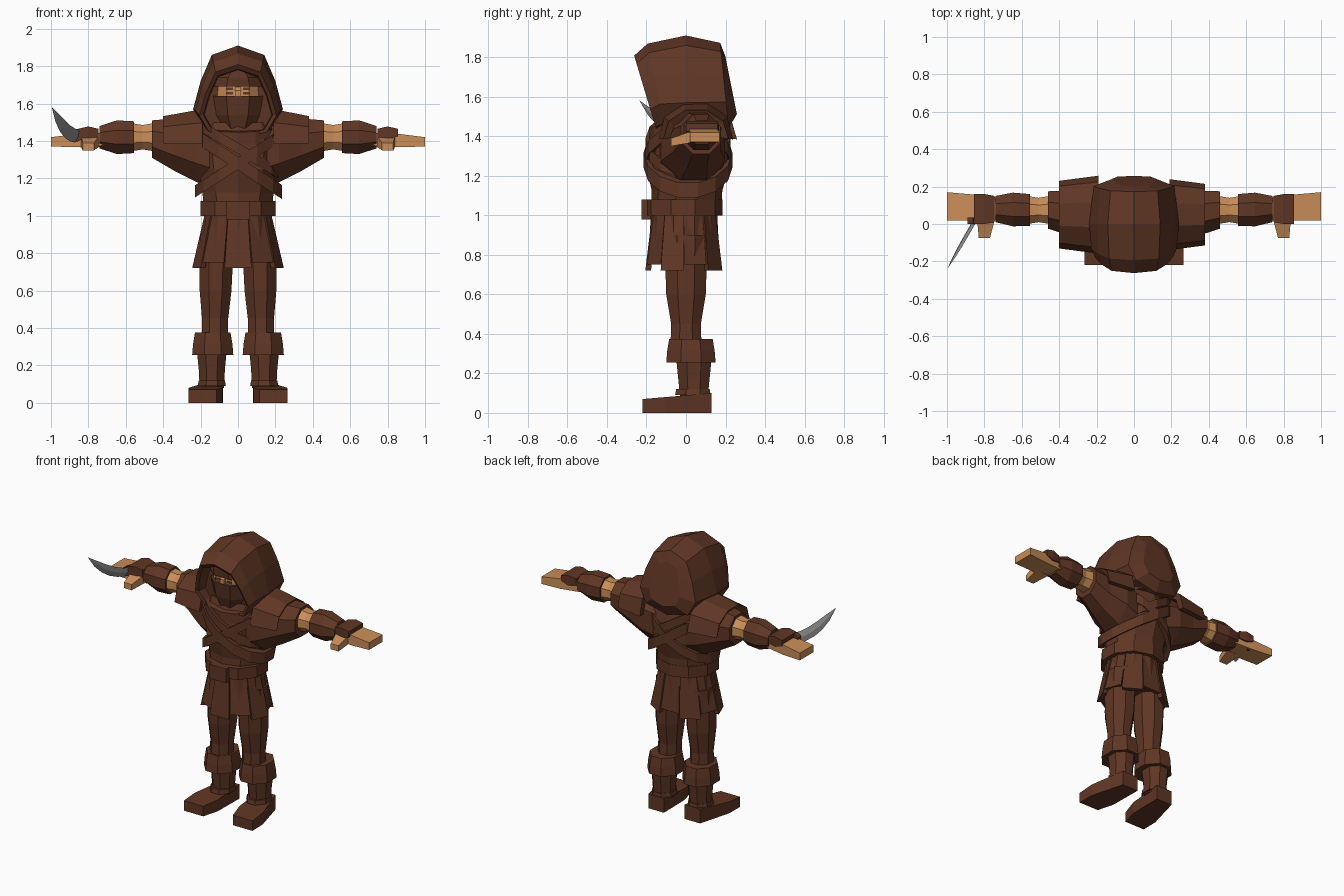
import bpy, bmesh
from math import sin, cos, pi, radians
from mathutils import Vector

start_cube = bpy.data.objects.get("Cube")
if start_cube:
    bpy.data.objects.remove(start_cube)


def material(name, colour):
    mat = bpy.data.materials.new(name)
    mat.use_nodes = True
    mat.diffuse_color = (*colour, 1)
    mat.node_tree.nodes["Principled BSDF"].inputs["Base Color"].default_value = (*colour, 1)
    return mat


BROWN = material("brown cloth", (.115, .037, .018))
SKIN = material("skin", (.6, .27, .1))
STEEL = material("grey steel", (.28, .28, .28))


def loft(name, rings, mat, side=1, closed=False):
    """Skin a list of equal rings; side=-1 mirrors across x."""
    bm = bmesh.new()
    loops = [[bm.verts.new((x * side, y, z)) for x, y, z in ring] for ring in rings]
    pairs = list(zip(loops, loops[1:]))
    if closed:
        pairs.append((loops[-1], loops[0]))
    else:
        bm.faces.new(loops[0])
        bm.faces.new(loops[-1])
    for lower, upper in pairs:
        for i in range(len(lower)):
            j = (i + 1) % len(lower)
            bm.faces.new((lower[i], lower[j], upper[j], upper[i]))
    bmesh.ops.recalc_face_normals(bm, faces=bm.faces)
    mesh = bpy.data.meshes.new(name)
    bm.to_mesh(mesh)
    bm.free()
    mesh.materials.append(mat)
    obj = bpy.data.objects.new(name, mesh)
    bpy.context.collection.objects.link(obj)


def tube(name, axis, start, end, radii, mat=BROWN, sides=8, side=1):
    """Flat-sided tube with evenly spaced sections, each a pair of half widths."""
    across = [Vector(d) for d in ((1, 0, 0), (0, 1, 0), (0, 0, 1))]
    across.pop("xyz".index(axis))
    rings = []
    for k, (wide, high) in enumerate(radii):
        centre = Vector(start).lerp(Vector(end), k / (len(radii) - 1))
        angles = [2 * pi * (i + .5) / sides for i in range(sides)]
        rings.append([centre + (across[0] * wide * cos(a) + across[1] * high * sin(a)) / cos(pi / sides)
                      for a in angles])
    loft(name, rings, mat, side)


def band(name, rx, ry, height, width, sides=14, slope=0, lean=0, shift=.01, thick=.03):
    """Closed strap round the body, tilted by slope along x and lean along y."""
    rings = []
    for i in range(sides):
        a = 2 * pi * (i + .5) / sides
        ring = []
        for inset, edge in ((0, -1), (0, 1), (thick, 1), (thick, -1)):
            x, y = (rx - inset) * cos(a), (ry - inset) * sin(a)
            ring.append((x, y + shift, height + slope * x + lean * y + edge * width / 2))
        rings.append(ring)
    loft(name, rings, BROWN, closed=True)


# Torso, straps and belt
tube("tunic", "z", (0, 0, 1), (0, .02, 1.5),
     [(.18, .17), (.19, .17), (.21, .2), (.23, .19), (.2, .15)], sides=10)
band("right_shoulder_strap", rx=.24, ry=.225, height=1.28, width=.075, slope=-.65)
band("left_shoulder_strap", rx=.235, ry=.22, height=1.28, width=.065, slope=.65)
band("upper_strap", rx=.23, ry=.215, height=1.36, width=.06, slope=-.6)
band("belt", rx=.21, ry=.2, height=1.04, width=.08, sides=10, shift=-.015, thick=.05)
tube("belt_buckle", "y", (0, -.225, 1.03), (0, -.18, 1.03), [(.065, .05)] * 2, sides=4)

# Pleated skirt
tube("skirt_lining", "z", (0, -.01, 1), (0, -.01, .8), [(.17, .16), (.2, .17)], sides=10)
PANELS = 10
for i in range(PANELS):
    mid = 2 * pi * i / PANELS - pi / 2
    outer = i % 2 == 0
    layer = 1 if outer else .96
    rings = []
    for z, rx, ry in ((1, .18, .17), (.72 if outer else .75, .245, .205)):
        ring = [(rx * layer - inset, ry * layer - inset, mid + turn)
                for turn, inset in ((-.3, 0), (.3, 0), (.3, .03), (-.3, .03))]
        rings.append([(u * cos(a), v * sin(a) - .01, z) for u, v, a in ring])
    loft(f"skirt_panel_{i + 1}", rings, BROWN)

# Hood: one outline scaled into rings, each leaning back towards its foot
half = [(0, .31), (.14, .26), (.2, .12), (.24, -.03), (.18, -.14), (0, -.18)]
outline = half + [(-x, z) for x, z in half[-2:0:-1]]


def hood_ring(y, lean, wide, tall, middle):
    ring = [(x * wide, middle + z * tall) for x, z in outline]
    return [(x, y + lean * (1.8 - z), z) for x, z in ring]


loft("hood", [
    hood_ring(-.13, lean=.1, wide=.75, tall=.7, middle=1.56),
    hood_ring(-.25, lean=.3, wide=.77, tall=.72, middle=1.56),
    hood_ring(-.26, lean=.3, wide=.86, tall=.8, middle=1.56),
    hood_ring(-.18, lean=.2, wide=.95, tall=.9, middle=1.59),
    hood_ring(0, lean=0, wide=1, tall=1, middle=1.6),
    hood_ring(.18, lean=.1, wide=.9, tall=.88, middle=1.6),
    hood_ring(.2, lean=.2, wide=.5, tall=.6, middle=1.62),
], BROWN)
band("cowl_collar", rx=.215, ry=.195, height=1.45, width=.07, lean=.2, thick=.06)

# Face: wrapped mask, bare eye strip and brow wrap
tube("face_mask", "z", (0, -.03, 1.43), (0, -.04, 1.64), [(.07, .1), (.13, .13), (.15, .14)])
tube("eye_strip", "z", (0, -.03, 1.62), (0, -.03, 1.71), [(.145, .13)] * 2, SKIN)
tube("brow_wrap", "z", (0, -.04, 1.69), (0, -.04, 1.79), [(.15, .145), (.13, .15), (.05, .14)])
tube("nose", "y", (0, -.175, 1.65), (0, -.15, 1.67), [(.016, .02), (.012, .03)], SKIN, sides=4)

for side, word in ((1, "left"), (-1, "right")):
    def part(name, axis, start, end, radii, mat=BROWN, sides=8):
        tube(f"{word}_{name}", axis, start, end, radii, mat, sides, side)

    # Eyes and brows
    for name, z in (("eye", 1.655), ("eyebrow", 1.68)):
        part(name, "y", (.044, -.164, z), (.044, -.156, z), [(.018, .007)] * 2, sides=4)

    # Arm and hand
    part("sleeve", "x", (.1, .02, 1.32), (.46, .075, 1.41),
         [(.16, .19), (.16, .17), (.12, .14), (.1, .1)])
    part("arm", "x", (.45, .075, 1.42), (.57, .075, 1.42),
         [(.075, .075), (.065, .065), (.075, .075)], SKIN)
    part("bracer", "x", (.555, .075, 1.42), (.74, .08, 1.42), [(.085, .085), (.09, .09), (.07, .06)])
    part("hand", "x", (.72, .08, 1.41), (1, .095, 1.395),
         [(.06, .035), (.07, .035), (.075, .025)], SKIN, sides=4)
    part("thumb", "y", (.79, .04, 1.4), (.8, -.075, 1.37),
         [(.05, .03), (.04, .025), (.03, .02)], SKIN, sides=4)
    part("hand_guard", "x", (.745, .08, 1.44), (.855, .08, 1.445),
         [(.07, .025), (.08, .035), (.08, .02)], sides=4)

    # Shoulder plate: an arch over the sleeve, larger on the right
    grow, reach = (1, .38) if side > 0 else (1.1, .4)
    arch = []
    for step in range(6):
        a = radians(38 * step - 5)
        arch.append([(x, .05 + deep * grow * cos(a), 1.4 + tall * sin(a)) for x, deep, tall in
                     ((.19, .19, .18), (reach, .165, .14), (reach - .02, .13, .1), (.19, .15, .13))])
    loft(f"{word}_shoulder_plate", arch, BROWN, side)

    # Leg and boot
    part("leg", "z", (.115, 0, .9), (.125, 0, .3),
         [(.085, .11), (.09, .105), (.085, .1), (.07, .075), (.07, .08)])
    part("boot_cuff", "z", (.135, .025, .375), (.135, .025, .255), [(.095, .11), (.105, .12), (.11, .125)])
    part("boot_shaft", "z", (.14, .04, .28), (.14, .04, .08), [(.08, .09), (.07, .08), (.065, .07)])
    part("ankle_strap", "z", (.14, .035, .12), (.14, .035, .09), [(.07, .085), (.075, .09)])
    part("foot", "y", (.14, .13, .05), (.19, -.22, .035),
         [(.06, .05), (.075, .045), (.09, .04), (.075, .035)], sides=4)

# Curved dagger held in the right hand
edge, flat = Vector((.02, .01, .04)), Vector((.007, -.004, 0))
blade = []
for step in range(6):
    t = step / 5
    spine = Vector((-.855 - .14 * t, .01 - .245 * t, 1.425 + .155 * t ** 2))
    width = .8 * (1.02 - t ** 4)
    blade.append([spine + offset * width for offset in (edge, flat, -edge, -flat)])
loft("dagger_blade", blade, STEEL)
tube("dagger_guard", "y", (-.86, .035, 1.43), (-.86, 0, 1.43), [(.03, .03)] * 2, sides=6)
tube("dagger_grip", "y", (-.83, .14, 1.38), (-.86, .02, 1.42), [(.018, .018)] * 2, sides=6)
